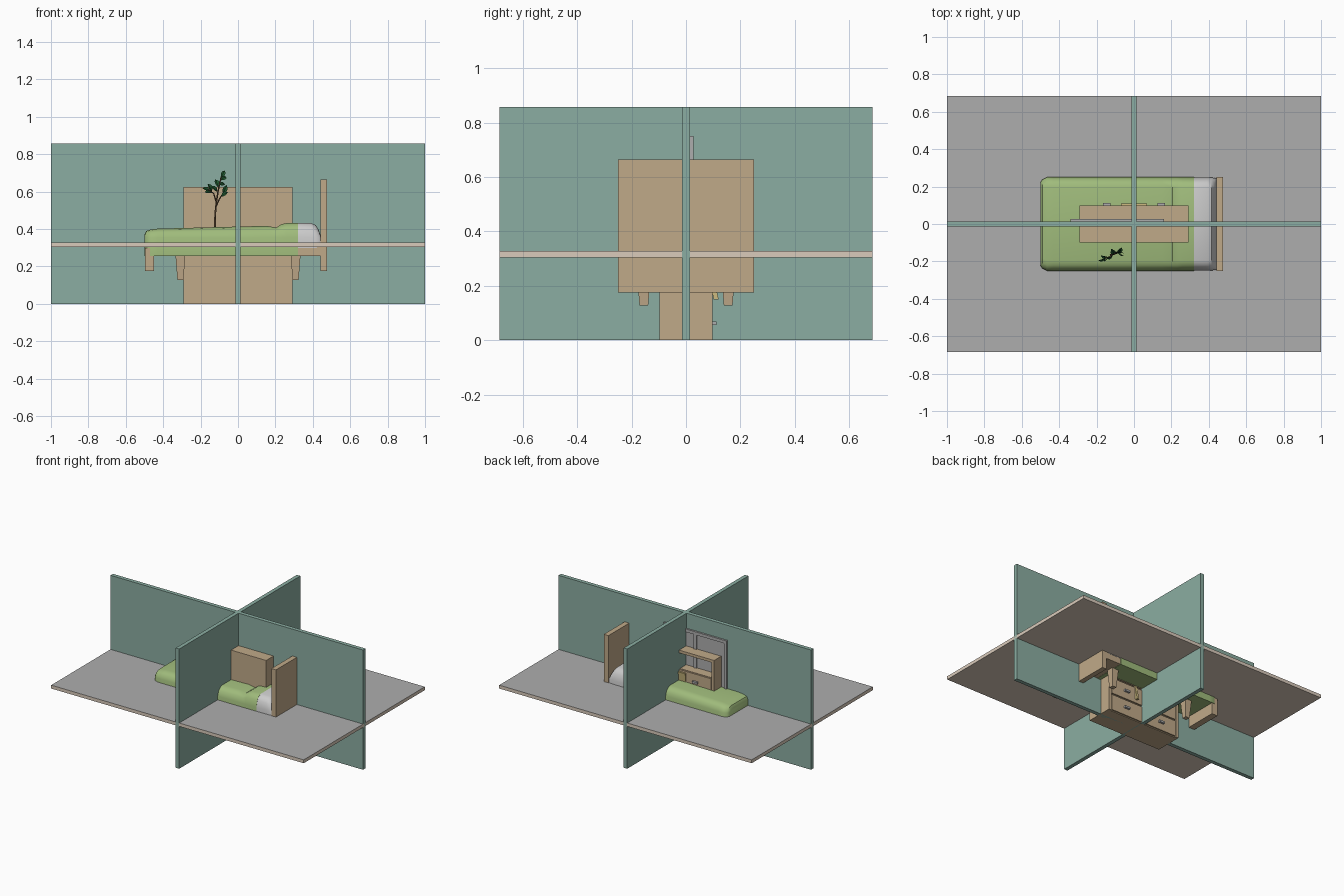
import bpy, bmesh, math
from mathutils import Vector

if "Cube" in bpy.data.objects:
    bpy.data.objects.remove(bpy.data.objects["Cube"])


def mat(name, rgb):
    m = bpy.data.materials.new(name)
    m.diffuse_color = (*rgb, 1)
    m.use_nodes = True
    m.node_tree.nodes["Principled BSDF"].inputs["Base Color"].default_value = m.diffuse_color
    return m


TEAL = mat("teal_paint", (0.26, 0.42, 0.36))
WOOD = mat("wood", (0.53, 0.40, 0.25))
GREEN = mat("green_cloth", (0.35, 0.50, 0.20))
WHITE = mat("white_cloth", (0.72, 0.72, 0.72))
GREY = mat("grey", (0.42, 0.42, 0.42))
BEIGE = mat("beige", (0.70, 0.60, 0.50))
PALE = mat("pale_wood", (0.62, 0.50, 0.22))
LEAF = mat("leaf", (0.015, 0.10, 0.03))
BARK = mat("bark", (0.10, 0.06, 0.03))


def finish(name, bm, *mats):
    bmesh.ops.recalc_face_normals(bm, faces=bm.faces)
    me = bpy.data.meshes.new(name)
    bm.to_mesh(me)
    bm.free()
    ob = bpy.data.objects.new(name, me)
    bpy.context.collection.objects.link(ob)
    for m in mats:
        me.materials.append(m)
    return ob


def prism(name, low, high, m):
    """Solid between two rectangles (x0, x1, y0, y1, z)."""
    bm = bmesh.new()
    rings = []
    for x0, x1, y0, y1, z in (low, high):
        rings.append([bm.verts.new((x, y, z)) for x, y in ((x0, y0), (x1, y0), (x1, y1), (x0, y1))])
    a, b = rings
    bm.faces.new(a)
    bm.faces.new(b)
    for i in range(4):
        j = (i + 1) % 4
        bm.faces.new((a[i], a[j], b[j], b[i]))
    return finish(name, bm, m)


def box(name, x0, x1, y0, y1, z0, z1, m):
    return prism(name, (x0, x1, y0, y1, z0), (x0, x1, y0, y1, z1), m)


# Crossed walls and floor (grey on top only)
box("long_wall", -1, 1, -0.014, 0.014, 0, 0.857, TEAL)
box("cross_wall", -0.014, 0.014, -0.685, 0.685, 0, 0.857, TEAL)
floor = box("floor", -1, 1, -0.685, 0.685, 0.303, 0.327, BEIGE)
floor.data.materials.append(GREY)
for p in floor.data.polygons:
    if p.normal.z > 0.9:
        p.material_index = 1

# Bed frame
box("headboard", 0.44, 0.476, -0.25, 0.25, 0.175, 0.665, WOOD)
box("footboard", -0.497, -0.45, -0.247, 0.247, 0.175, 0.30, WOOD)
box("bed_base", -0.45, 0.44, -0.247, 0.247, 0.257, 0.32, WOOD)
for sx in (-1, 1):
    for sy in (-1, 1):
        x, y = sx * 0.308, sy * 0.155
        prism("bed_leg", (x - 0.016, x + 0.016, y - 0.016, y + 0.016, 0.128),
              (x - 0.026, x + 0.026, y - 0.026, y + 0.026, 0.257), WOOD)


# Bedding lofted along x: stations are (x, half width, top height)
def bedding(name, stations, base, m):
    bm = bmesh.new()
    rings = []
    for x, w, top in stations:
        half = [(w, base), (w, 0.355), (w - 0.012, 0.355 + 0.6 * (top - 0.355)),
                (w - 0.03, 0.355 + 0.88 * (top - 0.355)), (w - 0.055, top)]
        pts = half + [(-y, z) for y, z in reversed(half)]
        rings.append([bm.verts.new((x, y, z)) for y, z in pts])
    for a, b in zip(rings, rings[1:]):
        for i in range(len(a)):
            j = (i + 1) % len(a)
            bm.faces.new((a[i], a[j], b[j], b[i]))
    bm.faces.new(rings[0])
    bm.faces.new(rings[-1])
    ob = finish(name, bm, m)
    bpy.context.view_layer.objects.active = ob
    ob.select_set(True)
    bpy.ops.object.shade_smooth_by_angle(angle=math.radians(35))
    ob.select_set(False)


bedding("blanket", [(-0.5, 0.222, 0.372), (-0.49, 0.238, 0.390), (-0.465, 0.25, 0.398), (-0.43, 0.25, 0.402),
                    (0.15, 0.25, 0.417), (0.205, 0.25, 0.408), (0.23, 0.25, 0.425), (0.26, 0.25, 0.432),
                    (0.32, 0.25, 0.433)], 0.255, GREEN)
bedding("pillow_and_sheet", [(0.32, 0.249, 0.433), (0.39, 0.249, 0.432), (0.415, 0.248, 0.422),
                             (0.432, 0.246, 0.395), (0.44, 0.242, 0.37)], 0.30, WHITE)

# Dresser: carcass with open shelf above four rows of drawers, facing +y
for sx in (-1, 1):
    a, b = sorted((sx * 0.27, sx * 0.292))
    box("dresser_side", a, b, -0.098, 0.098, 0, 0.625, WOOD)
box("dresser_back", -0.27, 0.27, -0.098, -0.08, 0, 0.625, WOOD)
box("dresser_top", -0.27, 0.27, -0.08, 0.098, 0.605, 0.625, WOOD)
box("dresser_body", -0.27, 0.27, -0.08, 0.088, 0, 0.49, WOOD)
for row in range(4):
    z = 0.062 + row * 0.123
    for sx in (-1, 1):
        x = sx * 0.136
        box("drawer_front", x - 0.131, x + 0.131, 0.088, 0.098, z - 0.056, z + 0.056, WOOD)
        h = sx * 0.145
        box("drawer_handle", h - 0.02, h + 0.02, 0.098, 0.113, z - 0.007, z + 0.007, GREY)

# Chair tucked inside the dresser, rear legs and backrest reaching past it
box("chair_seat", -0.08, 0.08, -0.07, 0.09, 0.285, 0.30, PALE)
for sx in (-1, 1):
    x = sx * 0.066
    prism("chair_rear_leg", (x - 0.008, x + 0.008, 0.102, 0.12, 0.15),
          (x - 0.01, x + 0.01, 0.068, 0.09, 0.29), PALE)
    prism("chair_front_leg", (x - 0.008, x + 0.008, -0.075, -0.06, 0.15),
          (x - 0.01, x + 0.01, -0.065, -0.045, 0.29), PALE)
prism("chair_backrest", (-0.07, 0.07, 0.072, 0.086, 0.29), (-0.07, 0.07, 0.098, 0.11, 0.475), PALE)

# Window on the long wall
WX0, WX1, WZ0, WZ1, T = -0.34, 0.16, 0.375, 0.75, 0.022
for x in (WX0, (WX0 + WX1 - T) / 2, WX1 - T):
    box("window_upright", x, x + T, 0.008, 0.027, WZ0, WZ1, GREY)
for z in (WZ0, WZ1 - T):
    box("window_rail", WX0 + T, WX1 - T, 0.008, 0.027, z, z + T, GREY)
box("window_pane", WX0 + T, WX1 - T, 0.006, 0.018, WZ0 + T, WZ1 - T, GREY)


# Plant: stem, twigs and folded leaves
def twig(name, pts, r):
    cu = bpy.data.curves.new(name, 'CURVE')
    cu.dimensions = '3D'
    cu.bevel_depth = r
    cu.bevel_resolution = 1
    sp = cu.splines.new('POLY')
    sp.points.add(len(pts) - 1)
    for i, p in enumerate(pts):
        sp.points[i].co = (*p, 1)
        sp.points[i].radius = 1 - 0.5 * i / len(pts)
    cu.materials.append(BARK)
    bpy.context.collection.objects.link(bpy.data.objects.new(name, cu))


def leaf(base, direction, length):
    d = Vector(direction).normalized()
    side = d.cross(Vector((0.3, -0.8, 0.5))).normalized()
    up = side.cross(d)
    bm = bmesh.new()
    mid = [bm.verts.new(Vector(base) + d * length * t + up * length * k)
           for t, k in ((0, 0), (0.35, 0.06), (0.7, 0.05), (1, -0.05))]
    for s in (-1, 1):
        e = [bm.verts.new(Vector(base) + d * length * t + side * s * length * 0.24 + up * length * 0.14)
             for t in (0.35, 0.7)]
        bm.faces.new((mid[0], mid[1], e[0]))
        bm.faces.new((mid[1], mid[2], e[1], e[0]))
        bm.faces.new((mid[2], mid[3], e[1]))
    finish("leaf", bm, LEAF)


twig("stem", [(-0.123, -0.165, 0.40), (-0.122, -0.165, 0.48), (-0.115, -0.163, 0.55),
              (-0.105, -0.16, 0.61), (-0.09, -0.155, 0.68)], 0.006)
twig("left_twig", [(-0.116, -0.164, 0.545), (-0.13, -0.175, 0.59), (-0.16, -0.185, 0.61)], 0.004)
twig("right_twig", [(-0.118, -0.164, 0.52), (-0.10, -0.155, 0.56), (-0.08, -0.145, 0.59)], 0.004)
for base, direction, length in (
        ((-0.15, -0.18, 0.605), (-1, -0.4, 0.35), 0.045), ((-0.14, -0.178, 0.60), (-0.4, -0.3, 0.8), 0.05),
        ((-0.135, -0.178, 0.595), (-1, 0.2, 0.1), 0.045), ((-0.08, -0.145, 0.59), (0.4, -0.2, 0.9), 0.05),
        ((-0.09, -0.15, 0.575), (0.8, -0.4, 0.5), 0.045), ((-0.09, -0.155, 0.675), (0.4, 0.3, 0.8), 0.045),
        ((-0.095, -0.157, 0.66), (0.6, 0.6, 0.4), 0.05), ((-0.105, -0.16, 0.62), (-0.3, 0.5, 0.9), 0.055),
        ((-0.10, -0.16, 0.635), (0.7, 0.8, 0.2), 0.045), ((-0.11, -0.162, 0.60), (-0.7, -0.5, 0.6), 0.05)):
    leaf(base, direction, length)
